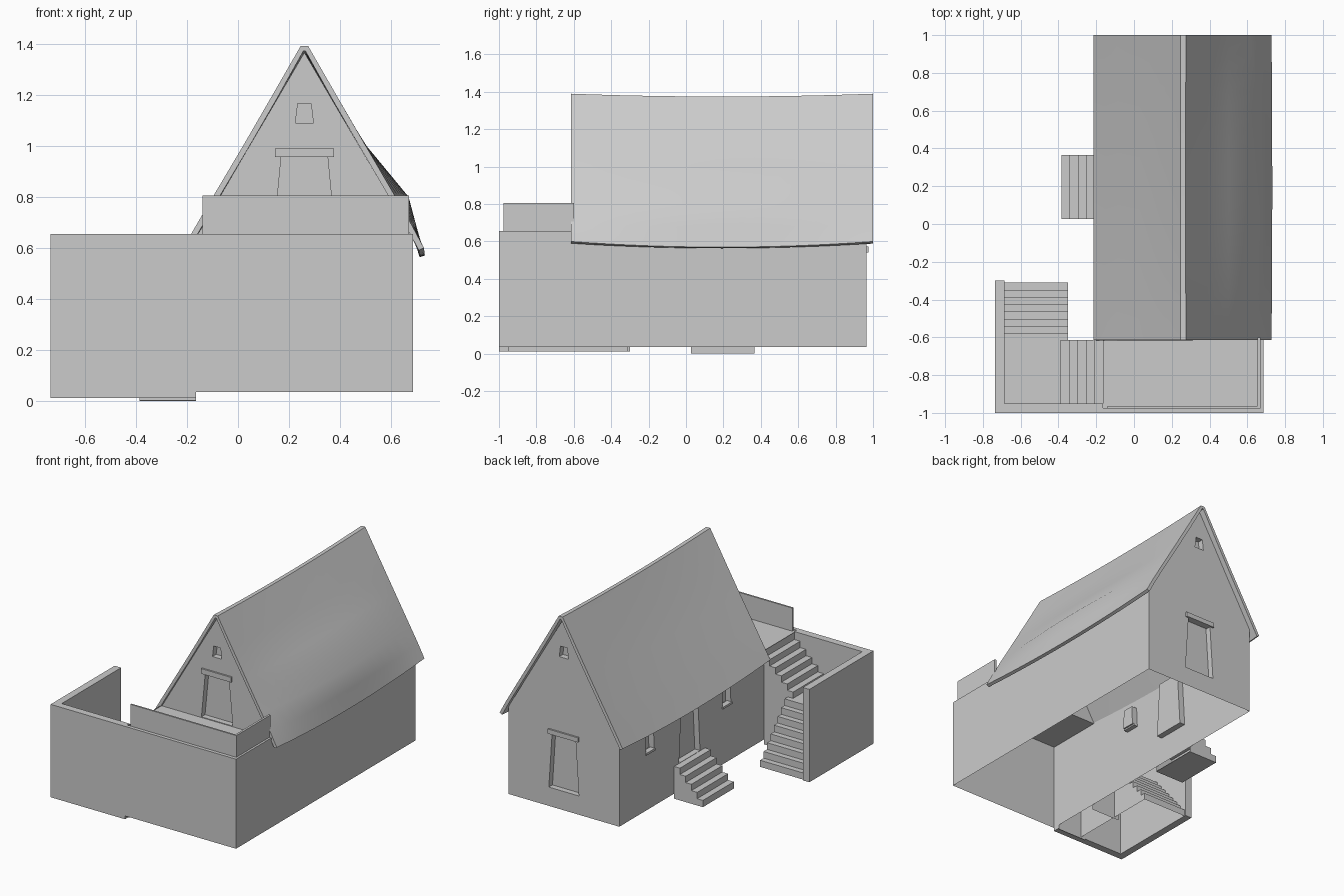
import bpy, bmesh
from mathutils import Vector

if "Cube" in bpy.data.objects:
    bpy.data.objects.remove(bpy.data.objects["Cube"])


def finish(name, bm, outward=None):
    """Turn a bmesh into an object, optionally orienting the first face."""
    bmesh.ops.recalc_face_normals(bm, faces=bm.faces[:])
    bm.faces.ensure_lookup_table()
    bm.normal_update()
    if outward and bm.faces[0].normal.dot(Vector(outward)) < 0:
        bmesh.ops.reverse_faces(bm, faces=bm.faces[:])
    me = bpy.data.meshes.new(name)
    bm.to_mesh(me)
    bm.free()
    ob = bpy.data.objects.new(name, me)
    bpy.context.collection.objects.link(ob)
    return ob


def box(name, x, y, z):
    bm = bmesh.new()
    for v in bmesh.ops.create_cube(bm, size=1)["verts"]:
        v.co = [(a[0] + a[1]) / 2 + c * (a[1] - a[0]) for a, c in zip((x, y, z), v.co)]
    return finish(name, bm)


def wall(name, axis, pos, sign, outline, holes=(), depth=0.04):
    """Flat wall sheet with recessed openings; outline is (horizontal, z)."""
    def to3(p, d=0):
        c = pos - sign * d
        return (c, p[0], p[1]) if axis == 'x' else (p[0], c, p[1])
    bm = bmesh.new()
    edges, loops = [], []
    for pts in [outline, *holes]:
        vs = [bm.verts.new(to3(p)) for p in pts]
        edges += [bm.edges.new((vs[i - 1], vs[i])) for i in range(len(vs))]
        loops.append(vs)
    bmesh.ops.triangle_fill(bm, edges=edges, use_beauty=True)
    bmesh.ops.dissolve_limit(bm, angle_limit=0.01, verts=bm.verts[:], edges=bm.edges[:])
    for vs, pts in zip(loops[1:], holes):
        back = [bm.verts.new(to3(p, depth)) for p in pts]
        for i in range(len(vs)):
            bm.faces.new((vs[i - 1], vs[i], back[i], back[i - 1]))
        bm.faces.new(back)
    return finish(name, bm, (sign, 0, 0) if axis == 'x' else (0, sign, 0))


def taper(c, z0, z1, w0, w1):
    """Opening outline that narrows towards the top."""
    return [(c - w0, z0), (c + w0, z0), (c + w1, z1), (c - w1, z1)]


def stairs(name, axis, width, start, run, n, z0, rise, tail):
    """Open-bottomed flight; tail continues the side profile back to the start."""
    prof = [(start, z0)]
    for i in range(n):
        prof += [(start + run * i, z0 + rise * (i + 1)),
                 (start + run * (i + 1), z0 + rise * (i + 1))]
    if tail[0][1] >= prof[-1][1] - 1e-5:       # landing extends the last tread
        prof[-1] = tail[0]
        tail = tail[1:]
    bm = bmesh.new()
    sides = [[bm.verts.new((p[0], w, p[1]) if axis == 'x' else (w, p[0], p[1]))
              for p in prof + tail] for w in width]
    for i in range(len(prof) - 1):
        bm.faces.new((sides[0][i], sides[0][i + 1], sides[1][i + 1], sides[1][i]))
    for s in sides:
        bm.faces.new(s)
    return finish(name, bm)


CX = 0.26                       # centre line of the house
L, R = -0.165, 0.685            # side wall positions
slit = taper(CX, 1.09, 1.165, 0.035, 0.026)

# House walls, open underneath
wall("back_gable", 'y', 0.965, 1,
     [(L, .035), (R, .035), (R, .64), (CX, 1.365), (L, .64)],
     [taper(CX, .165, .545, .115, .09), slit])
wall("front_gable", 'y', -0.6, -1,
     [(L, .64), (R, .64), (CX, 1.365)],
     [taper(CX, .65, .965, .12, .09), slit])
wall("right_wall", 'x', R, 1, [(-1, .035), (.965, .035), (.965, .655), (-1, .655)])
wall("left_wall", 'x', L, -1, [(-1, .035), (.965, .035), (.965, .65), (-1, .65)],
     [taper(.63, .43, .56, .045, .04), taper(-.21, .43, .56, .045, .04),
      taper(.197, .225, .6, .115, .09)])
wall("front_wall", 'y', -1, -1, [(L, .035), (R, .035), (R, .655), (L, .655)])

# Lintels and sills
box("front_lintel", (.145, .375), (-.612, -.57), (.955, .99))
box("back_lintel", (.145, .375), (.93, .977), (.54, .572))
for i, y in enumerate((.63, -.21)):
    box(f"window_sill_{i}", (L - .008, L + .03), (y - .05, y + .05), (.42, .435))

# Terrace floor, ledges and thin parapet
wall_top = .655
box("terrace_floor", (L, R - .002), (-.998, -.6), (.635, .645))
box("terrace_front_ledge", (L, R), (-1, -.975), (.64, wall_top))
box("terrace_side_ledge", (.665, R), (-.975, -.6), (.64, wall_top))
box("front_parapet", (-.14, .67), (-.976, -.964), (.645, .805))
box("side_parapet", (.655, .67), (-.964, -.6), (.645, .805))

# Courtyard wall: L-shaped plan
bm = bmesh.new()
plan = [(-.735, -1), (L, -1), (L, -.95), (-.685, -.95), (-.685, -.3), (-.735, -.3)]
face = bm.faces.new([bm.verts.new((x, y, .012)) for x, y in plan])
ext = bmesh.ops.extrude_face_region(bm, geom=[face])["geom"]
for v in ext:
    if isinstance(v, bmesh.types.BMVert):
        v.co.z = wall_top
finish("courtyard_wall", bm)

# Stairs: lower flight with landing, upper flight, side entrance
stairs("lower_flight", 'y', (-.685, -.35), -.31, -.0385, 8, .012, .046,
       [(-.95, .38), (-.95, .012)])
stairs("upper_flight", 'x', (-.949, -.615), -.39, .045, 5, .38, .044,
       [(L, .60), (L, .003), (-.385, .003)])
stairs("entrance_steps", 'x', (.027, .365), -.385, .044, 5, .003, .044,
       [(L, .0)])
box("entrance_base", (-.385, L), (.027, .365), (0, .004))

# Sagging roof: straight gable ends blended into a slumped middle section
end = [(-.215, .6), (-.163, .69), (-.095, .806), (.02, 1.0), (.13, 1.19), (.245, 1.39),
       (.275, 1.39), (.39, 1.19), (.5, 1.0), (.613, .806), (.68, .69), (.728, .6)]
mid = [(-.215, .57), (-.15, .68), (-.08, .80), (.03, .985), (.14, 1.175), (.247, 1.375),
       (.273, 1.375), (.388, 1.185), (.503, 1.0), (.668, .80), (.70, .68), (.732, .57)]
bm = bmesh.new()
rows = []
for j in range(17):
    y = -.615 + 1.615 * j / 16
    w = 1 - abs(j / 8 - 1) ** 2
    rows.append([bm.verts.new((a[0] + (b[0] - a[0]) * w, y, a[1] + (b[1] - a[1]) * w))
                 for a, b in zip(end, mid)])
for r0, r1 in zip(rows, rows[1:]):
    for i in range(len(end) - 1):
        bm.faces.new((r0[i], r0[i + 1], r1[i + 1], r1[i]))
roof = finish("roof", bm, (-.5, 0, 1))
mod = roof.modifiers.new("thickness", 'SOLIDIFY')
mod.thickness = .022
mod.offset = -1
bpy.context.view_layer.objects.active = roof
roof.select_set(True)
bpy.ops.object.modifier_apply(modifier="thickness")
bpy.ops.object.shade_smooth_by_angle(angle=0.7)
